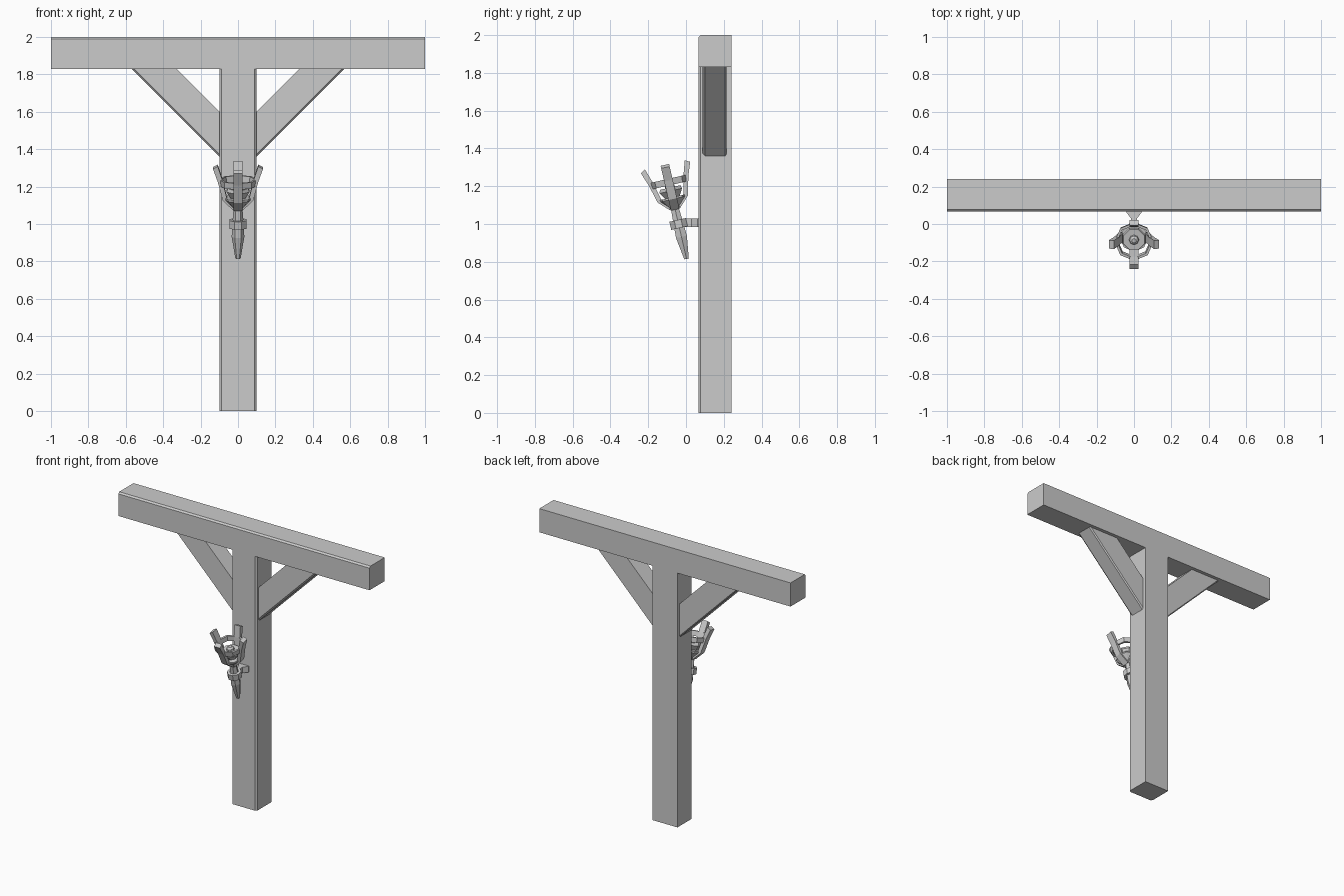
import bpy, bmesh, math
from mathutils import Matrix, Vector

if "Cube" in bpy.data.objects:
    bpy.data.objects.remove(bpy.data.objects["Cube"])

C = 0.011  # chamfer size
TORCH = Matrix.Translation((0, 0.003, 0.815)) @ Matrix.Rotation(math.radians(13), 4, 'X')


def finish(name, bm, matrix=None):
    bmesh.ops.remove_doubles(bm, verts=bm.verts, dist=1e-5)
    bmesh.ops.recalc_face_normals(bm, faces=bm.faces)
    me = bpy.data.meshes.new(name)
    bm.to_mesh(me)
    bm.free()
    ob = bpy.data.objects.new(name, me)
    bpy.context.collection.objects.link(ob)
    if matrix:
        ob.matrix_world = matrix
    return ob


def prism(name, points, extrude, matrix=None):
    """Extrude a flat polygon along a vector."""
    bm = bmesh.new()
    face = bm.faces.new([bm.verts.new(p) for p in points])
    new = bmesh.ops.extrude_face_region(bm, geom=[face], use_keep_orig=True)
    verts = [g for g in new['geom'] if isinstance(g, bmesh.types.BMVert)]
    bmesh.ops.translate(bm, verts=verts, vec=Vector(extrude))
    return finish(name, bm, matrix)


def lathe(name, profile, sides, closed=False, turn=0.0):
    """Revolve (radius, height) points around the torch axis."""
    bm = bmesh.new()
    rings = []
    for r, z in profile:
        rings.append([bm.verts.new((r * math.cos(turn + i * math.tau / sides),
                                    r * math.sin(turn + i * math.tau / sides), z))
                      for i in range(sides)])
    pairs = list(zip(rings, rings[1:]))
    if closed:
        pairs.append((rings[-1], rings[0]))
    else:
        bm.faces.new(rings[0])
        bm.faces.new(rings[-1])
    for a, b in pairs:
        for i in range(sides):
            j = (i + 1) % sides
            bm.faces.new((a[i], a[j], b[j], b[i]))
    return finish(name, bm, TORCH)


# Post with chamfered front edges
Y0, Y1 = 0.067, 0.24
prism("post", [(-0.1, Y1, 0), (0.1, Y1, 0), (0.1, Y0 + C, 0), (0.1 - C, Y0, 0),
               (-0.1 + C, Y0, 0), (-0.1, Y0 + C, 0)], (0, 0, 1.83))

# Crossbeam with chamfered top front edge
prism("crossbeam", [(-1, Y0, 1.83), (-1, Y1, 1.83), (-1, Y1, 2),
                    (-1, Y0 + C, 2), (-1, Y0, 2 - C)], (2, 0, 0))

# Diagonal braces, chamfered along the lower edges
for side, name in ((1, "right_brace"), (-1, "left_brace")):
    section = [(0.088, 1.60), (0.215, 1.60), (0.215, 1.37), (0.207, 1.36),
               (0.101, 1.36), (0.088, 1.375)]
    bm = bmesh.new()
    near = [bm.verts.new((side * 0.1, y, z)) for y, z in section]
    far = [bm.verts.new((side * (0.1 + 1.83 - z), y, 1.83)) for y, z in section]
    bm.faces.new(near)
    # the far end is the same section sheared 45 degrees onto the beam
    bm.faces.new(far)
    for i in range(len(section)):
        j = (i + 1) % len(section)
        bm.faces.new((near[i], near[j], far[j], far[i]))
    finish(name, bm)

# Wall bracket flaring toward the post
prism("bracket", [(-0.04, Y0 + 0.005, 0.985), (0.04, Y0 + 0.005, 0.985),
                  (0.04, Y0 - 0.006, 0.985), (0.016, 0.03, 0.985), (0.016, -0.015, 0.985),
                  (-0.016, -0.015, 0.985), (-0.016, 0.03, 0.985), (-0.04, Y0 - 0.006, 0.985)],
      (0, 0, 0.043))

# Torch handle and holding collar
lathe("handle", [(0.014, 0), (0.034, 0.12), (0.028, 0.22), (0.022, 0.3)], 6)
lathe("collar", [(0.03, 0.168), (0.048, 0.168), (0.048, 0.212), (0.03, 0.212)], 8,
      closed=True, turn=math.pi / 8)

# Bowl, fuel disk and knob
lathe("bowl", [(0.026, 0.275), (0.076, 0.325), (0.076, 0.335), (0.045, 0.335)], 8)
lathe("fuel_disk", [(0.04, 0.33), (0.066, 0.37), (0.06, 0.388)], 8, turn=math.pi / 8)
lathe("knob", [(0.027, 0.386), (0.024, 0.403), (0.012, 0.412)], 8)

# Basket ring
lathe("basket_ring", [(0.086, 0.40), (0.1, 0.40), (0.104, 0.435), (0.09, 0.435)], 8, closed=True)

# Four flared prongs
prong = [(0.025, 0.268), (0.082, 0.325), (0.108, 0.425), (0.134, 0.497),
         (0.108, 0.511), (0.082, 0.43), (0.06, 0.337), (0.025, 0.3)]
for i, name in enumerate(("right", "back", "left", "front")):
    prism(name + "_prong", [(r, -0.023, z) for r, z in prong], (0, 0.046, 0),
          TORCH @ Matrix.Rotation(i * math.pi / 2, 4, 'Z'))
